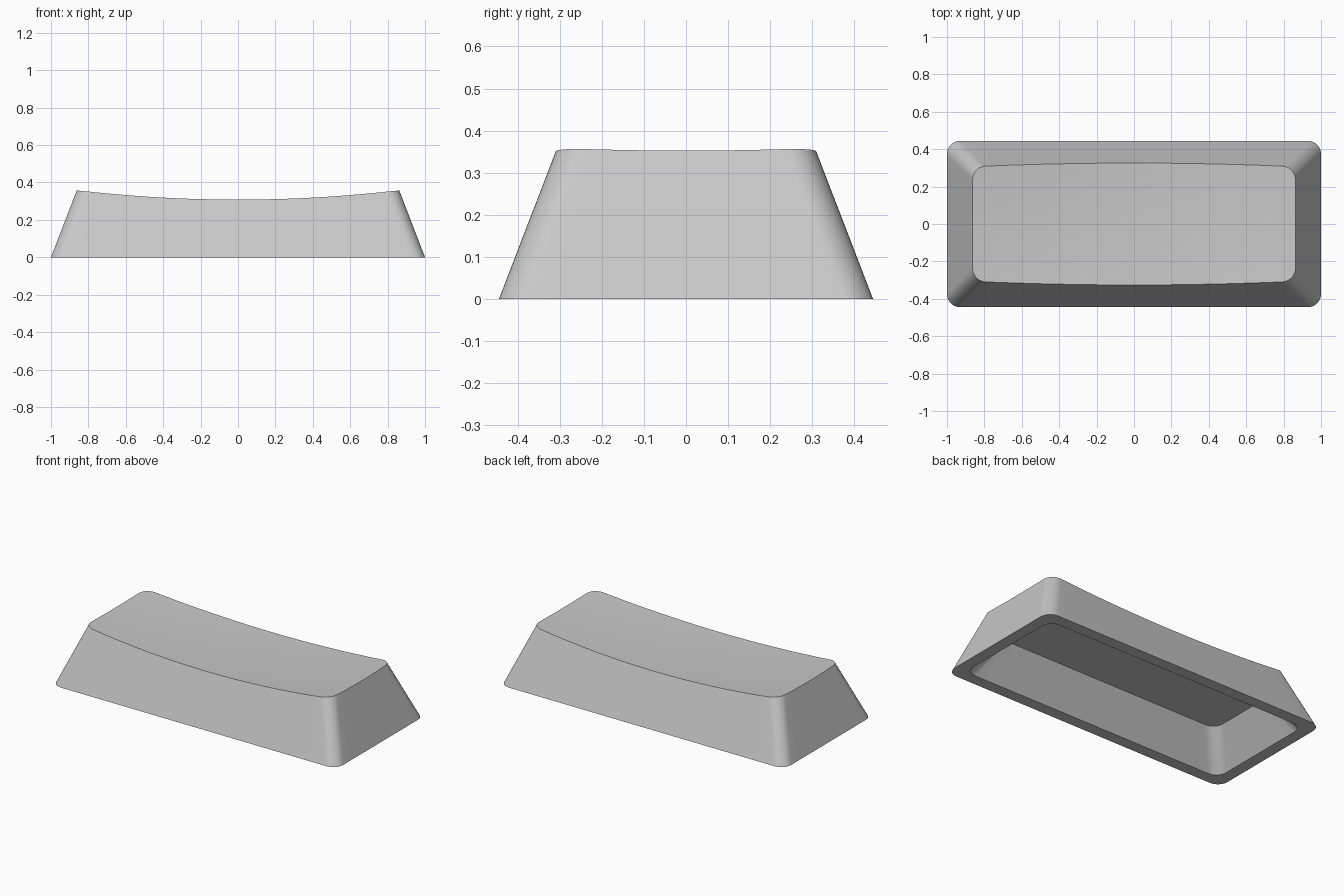
import bpy, bmesh, math

cube = bpy.data.objects.get("Cube")
if cube:
    bpy.data.objects.remove(cube, do_unlink=True)

HALF_X, HALF_Y = 1.0, 0.4445  # outer footprint
RADIUS = 0.07                 # corner rounding
TAPER = 0.385                 # inward lean per unit of height
WALL = 0.074
CEILING, CEILING_INSET = 0.207, 0.21
DISH_LOW, DISH_RADIUS = 0.301, 7.3
ARC, LONG, SHORT, RINGS = 10, 24, 10, 12


def dish(x, y):
    """Height of the shallow spherical dish on top."""
    return DISH_LOW + DISH_RADIUS - math.sqrt(DISH_RADIUS**2 - x * x - y * y)


def outline(inset_at):
    """Rounded rectangle; inset_at(i) gives the inset of point i."""
    pts = []

    def add(cx, cy, angle):
        d = inset_at(len(pts))
        px = cx * (HALF_X - RADIUS - d) + RADIUS * math.cos(angle)
        py = cy * (HALF_Y - RADIUS - d) + RADIUS * math.sin(angle)
        pts.append((px, py))

    corners = [(1, 1), (-1, 1), (-1, -1), (1, -1)]
    for q, (cx, cy) in enumerate(corners):
        for s in range(ARC + 1):
            add(cx, cy, (q + s / ARC) * math.pi / 2)
        # straight run to the next corner
        nx, ny = corners[(q + 1) % 4]
        steps = LONG if q % 2 == 0 else SHORT
        for s in range(1, steps):
            t = s / steps
            add(cx + (nx - cx) * t, cy + (ny - cy) * t, (q + 1) * math.pi / 2)
    return pts


bm = bmesh.new()


def ring(pts, heights):
    return [bm.verts.new((x, y, z)) for (x, y), z in zip(pts, heights)]


def bridge(a, b):
    n = len(a)
    for i in range(n):
        j = (i + 1) % n
        bm.faces.new((a[i], a[j], b[j], b[i]))


# Outer walls, rising until they meet the dish
base = outline(lambda i: 0)
count = len(base)
heights = [DISH_LOW] * count
for _ in range(6):
    rim = outline(lambda i: TAPER * heights[i])
    heights = [dish(x, y) for x, y in rim]
outer_bottom = ring(base, [0] * count)
outer_top = ring(rim, heights)
bridge(outer_bottom, outer_top)

# Dished top, in rings shrinking to the centre
previous = outer_top
for k in range(RINGS - 1, 0, -1):
    pts = [(x * k / RINGS, y * k / RINGS) for x, y in rim]
    current = ring(pts, [dish(x, y) for x, y in pts])
    bridge(previous, current)
    previous = current
centre = bm.verts.new((0, 0, DISH_LOW))
for i in range(count):
    bm.faces.new((previous[i], previous[(i + 1) % count], centre))

# Bottom rim, sloping cavity walls and flat ceiling
inner_bottom = ring(outline(lambda i: WALL), [0] * count)
inner_top = ring(outline(lambda i: CEILING_INSET), [CEILING] * count)
bridge(inner_bottom, outer_bottom)
bridge(inner_top, inner_bottom)
bm.faces.new(inner_top[::-1])
bmesh.ops.recalc_face_normals(bm, faces=bm.faces[:])

mesh = bpy.data.meshes.new("keycap_shell")
bm.to_mesh(mesh)
bm.free()
shell = bpy.data.objects.new("keycap_shell", mesh)
bpy.context.collection.objects.link(shell)

# Plain grey plastic
grey = bpy.data.materials.new("plain_grey")
grey.use_nodes = True
colour = (0.58, 0.58, 0.58, 1)
grey.diffuse_color = colour
grey.node_tree.nodes["Principled BSDF"].inputs["Base Color"].default_value = colour
mesh.materials.append(grey)

bpy.ops.object.select_all(action="DESELECT")
shell.select_set(True)
bpy.context.view_layer.objects.active = shell
bpy.ops.object.shade_smooth_by_angle(angle=math.radians(30))
